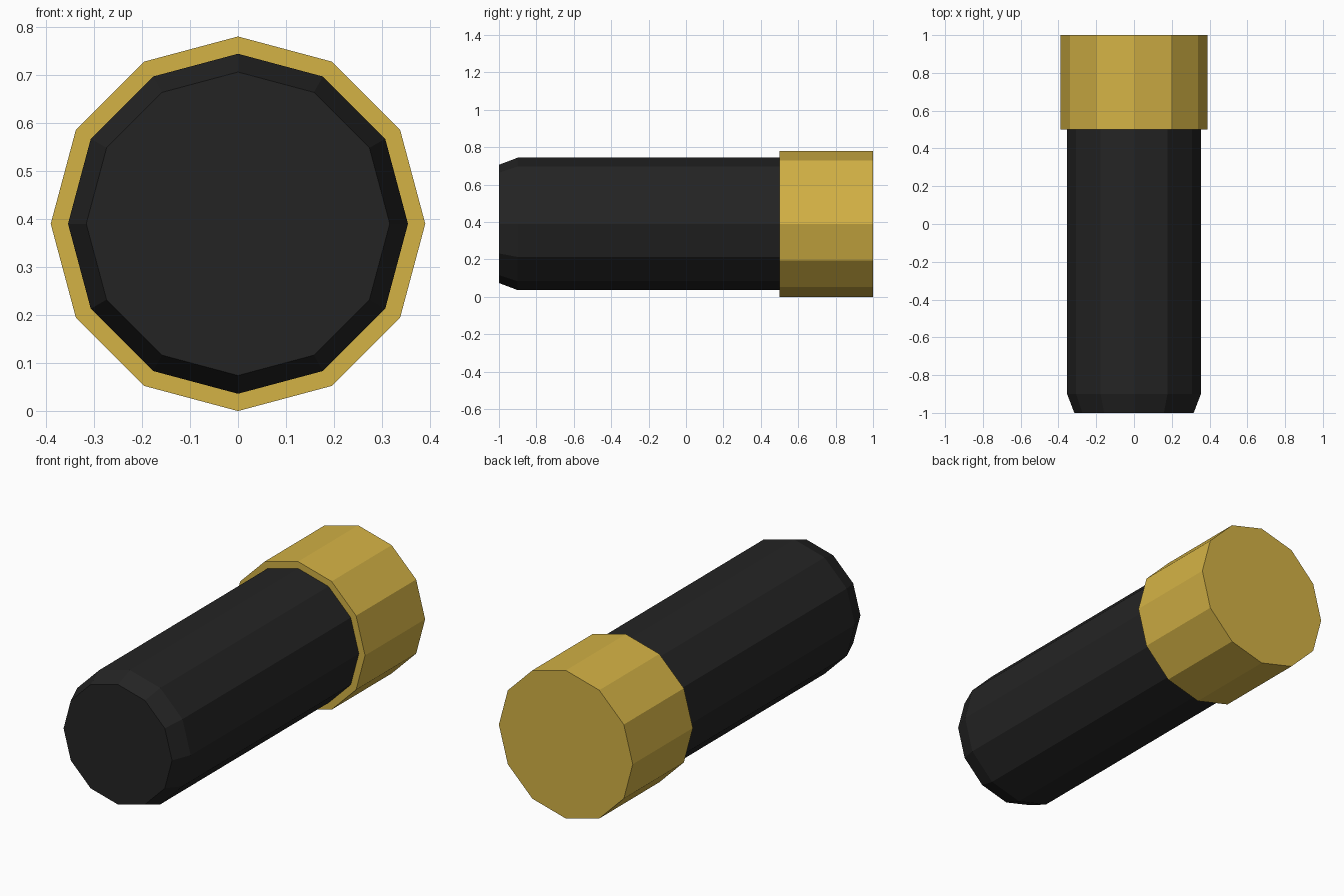
import bpy, bmesh, math

if "Cube" in bpy.data.objects:
    bpy.data.objects.remove(bpy.data.objects["Cube"])

SIDES = 12
CENTRE_Z = 0.39


def material(name, rgb):
    m = bpy.data.materials.new(name)
    m.diffuse_color = (*rgb, 1.0)
    m.use_nodes = True
    m.node_tree.nodes["Principled BSDF"].inputs["Base Color"].default_value = m.diffuse_color
    return m


def lathe(name, profile, mat, cap_start=False, cap_end=False):
    """Sweep (radius, y) points around the long axis as flat-sided rings."""
    bm = bmesh.new()
    rings = []
    for r, y in profile:
        angles = [2 * math.pi * i / SIDES for i in range(SIDES)]
        rings.append([bm.verts.new((r * math.cos(a), y, CENTRE_Z + r * math.sin(a)))
                      for a in angles])
    for a, b in zip(rings, rings[1:]):
        for i in range(SIDES):
            j = (i + 1) % SIDES
            bm.faces.new((a[i], b[i], b[j], a[j]))
    if cap_start:
        bm.faces.new(rings[0])
    if cap_end:
        bm.faces.new(list(reversed(rings[-1])))
    bm.normal_update()
    mesh = bpy.data.meshes.new(name)
    bm.to_mesh(mesh)
    bm.free()
    mesh.materials.append(mat)
    ob = bpy.data.objects.new(name, mesh)
    bpy.context.collection.objects.link(ob)
    return ob


black = material("black", (0.0176, 0.0176, 0.0176))
gold = material("gold", (0.658, 0.448, 0.060))

# Long tube with a bevelled front end
lathe("tube", [(0.316, -1.0), (0.354, -0.9), (0.354, 0.5)], black, cap_start=True)

# Wider cap at the back, with a front lip around the tube
lathe("end_cap", [(0.354, 0.5), (0.39, 0.5), (0.39, 1.0)], gold, cap_end=True)
